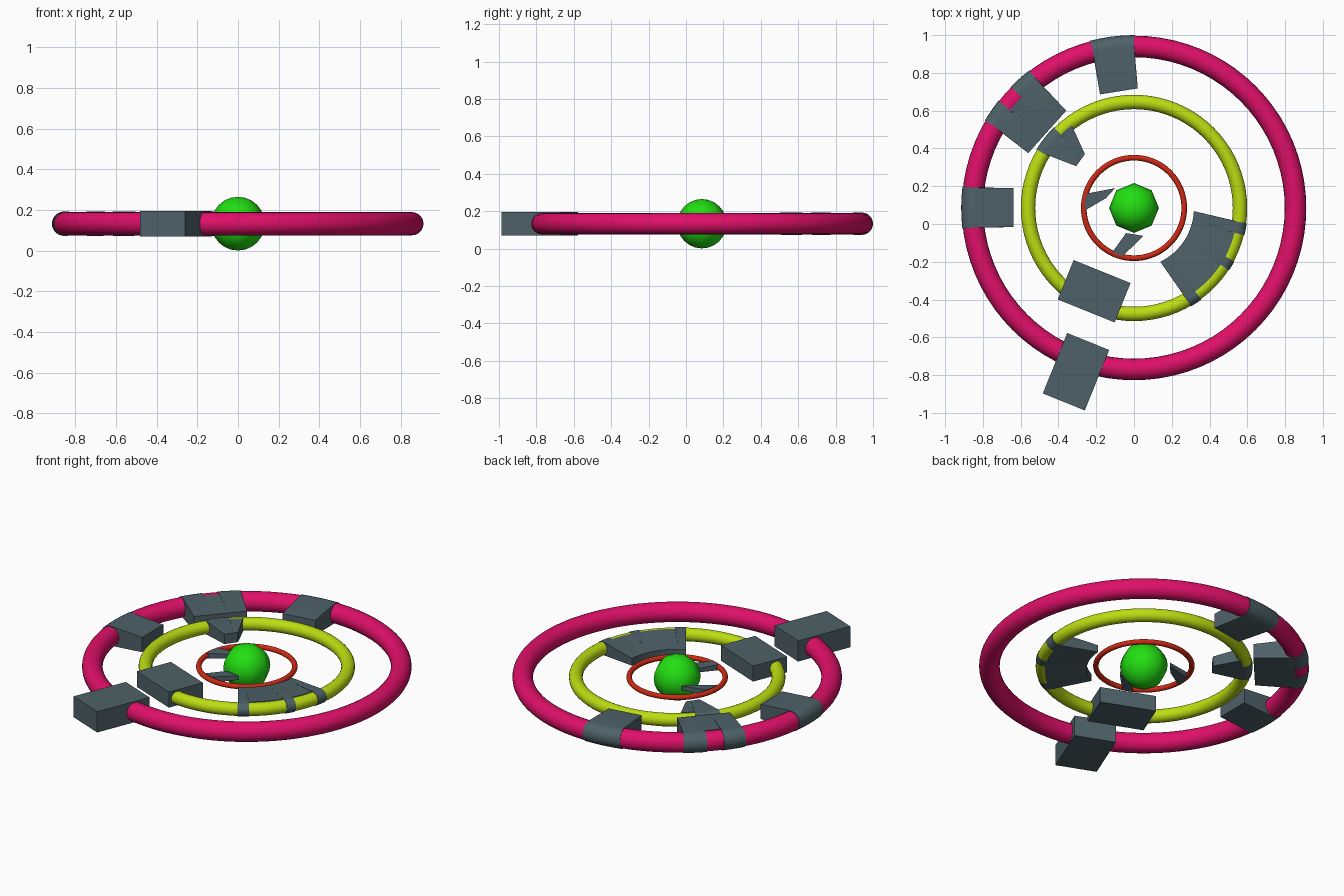
import bpy, bmesh, math
from mathutils import Vector

if "Cube" in bpy.data.objects:
    bpy.data.objects.remove(bpy.data.objects["Cube"])

CY, CZ = 0.085, 0.133   # common centre of all rings


def material(name, rgb):
    m = bpy.data.materials.new(name)
    m.diffuse_color = (*rgb, 1)
    m.use_nodes = True
    m.node_tree.nodes["Principled BSDF"].inputs["Base Color"].default_value = m.diffuse_color
    return m


PINK = material("pink", (0.74, 0.005, 0.14))
LIME = material("lime", (0.50, 0.72, 0.006))
RED = material("red", (0.62, 0.022, 0.007))
GREEN = material("green", (0.016, 0.74, 0.006))
SLATE = material("slate", (0.075, 0.12, 0.14))


def finish(name, mat, smooth=None):
    ob = bpy.context.object
    ob.name = name
    ob.data.materials.append(mat)
    if smooth:
        bpy.ops.object.shade_smooth_by_angle(angle=math.radians(smooth))
    return ob


def ring(name, major, minor, mat):
    bpy.ops.mesh.primitive_torus_add(location=(0, CY, CZ), major_radius=major, minor_radius=minor,
                                     major_segments=80, minor_segments=20)
    finish(name, mat, 60)


def box(name, x, y, size, turn):
    bpy.ops.mesh.primitive_cube_add(size=1, location=(x, y, CZ), rotation=(0, 0, math.radians(turn)))
    bpy.context.object.scale = size
    finish(name, SLATE)


def panel(name, major, minor, a0, a1, p0, p1, h, gaps=(), curved=False):
    """Collar around a ring from angle a0 to a1, lofted inward to the edge p0-p1 of half height h.
    In the gaps the outer half of the ring stays bare."""
    bm = bmesh.new()
    p0, p1 = (Vector((p[0], p[1] - CY)) for p in (p0, p1))
    tube = minor + 0.003

    def inner(t):
        if not curved:
            return p0.lerp(p1, t)
        b0, b1 = math.atan2(p0.y, p0.x), math.atan2(p1.y, p1.x)
        b, r = b0 + (b1 - b0) * t, p0.length + (p1.length - p0.length) * t
        return Vector((r * math.cos(b), r * math.sin(b)))

    cuts = sorted({0.0, 1.0, *[v for g in gaps for v in g]})
    for s, e in zip(cuts, cuts[1:]):
        bare = any(g[0] <= s and e <= g[1] for g in gaps)
        phis = [108] if bare else list(range(0, 91, 15))
        steps = max(1, math.ceil(abs(a1 - a0) * (e - s) / 4))
        loops = []
        for i in range(steps + 1):
            t = s + (e - s) * i / steps
            a = math.radians(a0 + (a1 - a0) * t)
            d = Vector((math.cos(a), math.sin(a)))
            top = []
            for f in phis:
                q = d * (major + tube * math.cos(math.radians(f)))
                top.append((q.x, q.y, tube * math.sin(math.radians(f))))
            q = inner(t)
            top.append((q.x, q.y, h))
            low = [(x, y, -z) for x, y, z in reversed(top) if z > 1e-6]
            loops.append([bm.verts.new(c) for c in top + low])
        n = len(loops[0])
        for u, v in zip(loops, loops[1:]):
            for k in range(n):
                bm.faces.new((u[k], u[(k + 1) % n], v[(k + 1) % n], v[k]))
        bm.faces.new(loops[0])
        bm.faces.new(loops[-1])
    bmesh.ops.recalc_face_normals(bm, faces=bm.faces)
    me = bpy.data.meshes.new(name)
    bm.to_mesh(me)
    bm.free()
    ob = bpy.data.objects.new(name, me)
    ob.location = (0, CY, CZ)
    bpy.context.collection.objects.link(ob)
    bpy.ops.object.select_all(action='DESELECT')
    ob.select_set(True)
    bpy.context.view_layer.objects.active = ob
    finish(name, SLATE, 25)


# central ball with eight sides
bpy.ops.mesh.primitive_uv_sphere_add(segments=8, ring_count=12, radius=0.132, location=(0, CY, CZ))
finish("core_ball", GREEN, 50)

# three flat rings
OUTER, MIDDLE, INNER = (0.855, 0.057), (0.561, 0.038), (0.266, 0.015)
ring("outer_ring", *OUTER, PINK)
ring("middle_ring", *MIDDLE, LIME)
ring("inner_ring", *INNER, RED)

# plain blocks at the front
box("outer_block", -0.307, -0.782, (0.24, 0.345, 0.127), -22)
box("middle_block", -0.211, -0.356, (0.325, 0.225, 0.095), -22)

# panels on the outer ring
panel("outer_panel_left", *OUTER, 172.8, 187, (-0.638, 0.19), (-0.638, -0.016), 0.045)
panel("outer_panel_corner", *OUTER, 149.7, 127.2, (-0.56, 0.375), (-0.359, 0.60), 0.045,
      gaps=[(0.36, 0.63)])
panel("outer_panel_back", *OUTER, 104.7, 90, (-0.18, 0.686), (0.02, 0.718), 0.045)

# panels on the middle ring
panel("middle_panel_back", *MIDDLE, 149, 127, (-0.306, 0.306), (-0.26, 0.37), 0.03,
      gaps=[(0.64, 1.0)])
panel("middle_panel_right", *MIDDLE, -7.6, -60, (0.317, 0.068), (0.139, -0.20), 0.022,
      gaps=[(0.12, 0.39), (0.49, 0.88)], curved=True)

# small fins on the inner ring
panel("inner_fin_left", *INNER, 163, 183, (-0.10, 0.19), (-0.148, 0.137), 0.012, gaps=[(0, 1)])
panel("inner_fin_front", *INNER, 244, 257, (-0.042, -0.048), (0.05, -0.063), 0.012, gaps=[(0, 1)])
